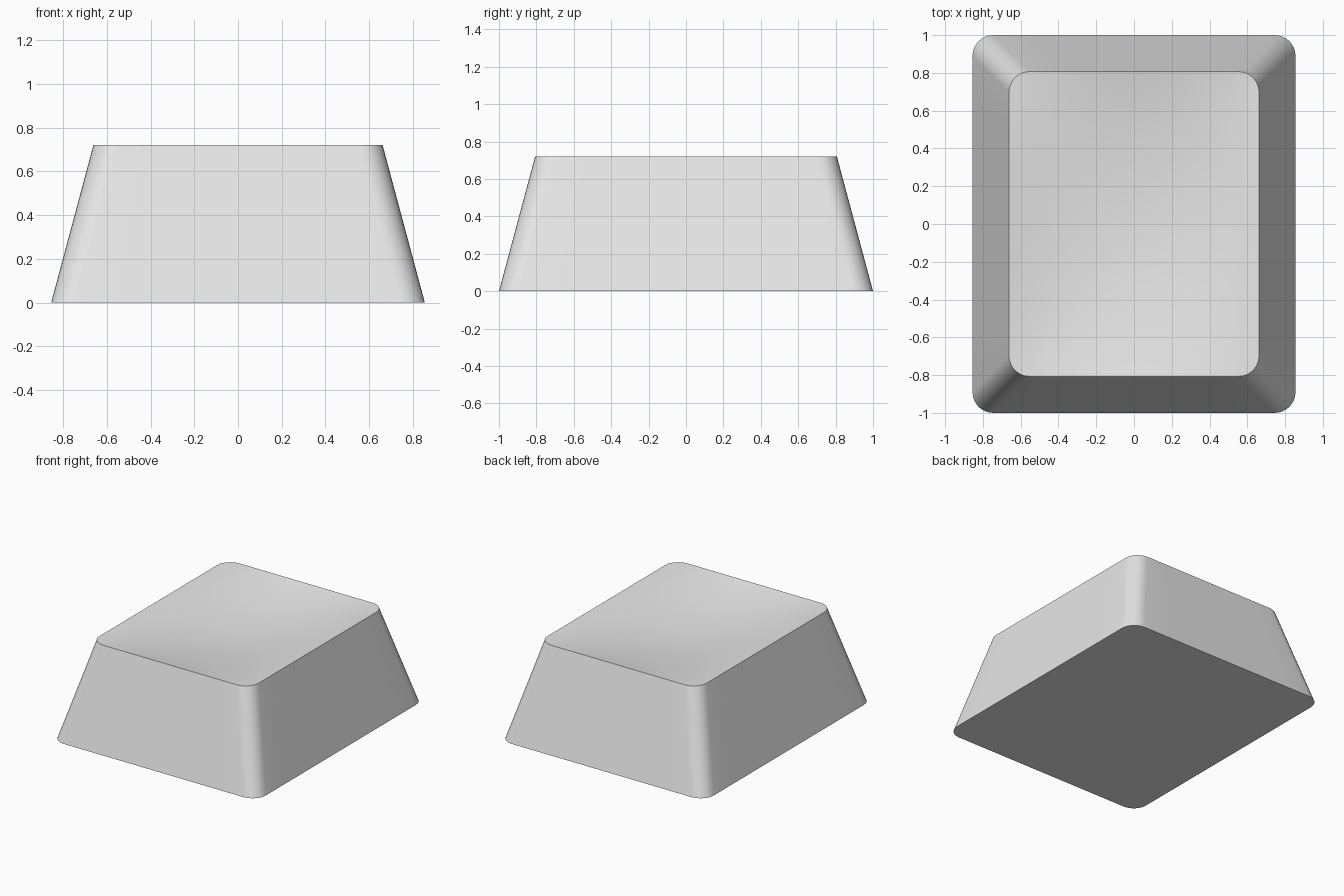
import bpy, bmesh, math

cube = bpy.data.objects.get("Cube")
if cube:
    bpy.data.objects.remove(cube, do_unlink=True)

BASE = (0.855, 1.0)     # half sizes at the bottom
TOP = (0.662, 0.807)    # half sizes at the rim
HEIGHT, RADIUS, DISH = 0.72, 0.11, 0.08
CORNER_STEPS, SIDE_STEPS, RINGS = 8, 8, 14

grey = bpy.data.materials.new("light grey plastic")
grey.use_nodes = True
grey.diffuse_color = (0.8, 0.8, 0.8, 1)
grey.node_tree.nodes["Principled BSDF"].inputs["Base Color"].default_value = (0.8, 0.8, 0.8, 1)


def rounded_outline(hx, hy):
    """Counter-clockwise rounded rectangle with evenly divided sides."""
    corners = []
    for q, (sx, sy) in enumerate([(1, 1), (-1, 1), (-1, -1), (1, -1)]):
        cx, cy = sx * (hx - RADIUS), sy * (hy - RADIUS)
        angles = [(q + i / CORNER_STEPS) * math.pi / 2 for i in range(CORNER_STEPS + 1)]
        corners.append([(cx + RADIUS * math.cos(a), cy + RADIUS * math.sin(a)) for a in angles])
    points = []
    for q, arc in enumerate(corners):
        points += arc
        (x0, y0), (x1, y1) = arc[-1], corners[(q + 1) % 4][0]
        for i in range(1, SIDE_STEPS):
            t = i / SIDE_STEPS
            points.append((x0 + (x1 - x0) * t, y0 + (y1 - y0) * t))
    return points


def dish_height(x, y):
    """Bowl that is deepest in the middle and meets the rim level."""
    return HEIGHT - DISH * (1 - (x / TOP[0]) ** 2) * (1 - (y / TOP[1]) ** 2)


bm = bmesh.new()


def bridge(lower, upper):
    n = len(lower)
    for i in range(n):
        j = (i + 1) % n
        bm.faces.new((lower[i], lower[j], upper[j], upper[i]))


# Flat underside and tapered walls
base = [bm.verts.new((x, y, 0)) for x, y in rounded_outline(*BASE)]
bm.faces.new(base[::-1])
rim_outline = rounded_outline(*TOP)
rim = [bm.verts.new((x, y, HEIGHT)) for x, y in rim_outline]
bridge(base, rim)

# Dished top, built as shrinking rings around a centre point
outer = rim
for r in range(RINGS - 1, 0, -1):
    f = r / RINGS
    ring = [bm.verts.new((x * f, y * f, dish_height(x * f, y * f))) for x, y in rim_outline]
    bridge(outer, ring)
    outer = ring
centre = bm.verts.new((0, 0, dish_height(0, 0)))
for i, v in enumerate(outer):
    bm.faces.new((v, outer[(i + 1) % len(outer)], centre))

mesh = bpy.data.meshes.new("keycap")
bm.to_mesh(mesh)
bm.free()
mesh.materials.append(grey)
keycap = bpy.data.objects.new("keycap", mesh)
bpy.context.collection.objects.link(keycap)

# Smooth corners and dish, sharp rim and bottom edge
bpy.ops.object.select_all(action='DESELECT')
keycap.select_set(True)
bpy.context.view_layer.objects.active = keycap
bpy.ops.object.shade_smooth_by_angle(angle=math.radians(35))
